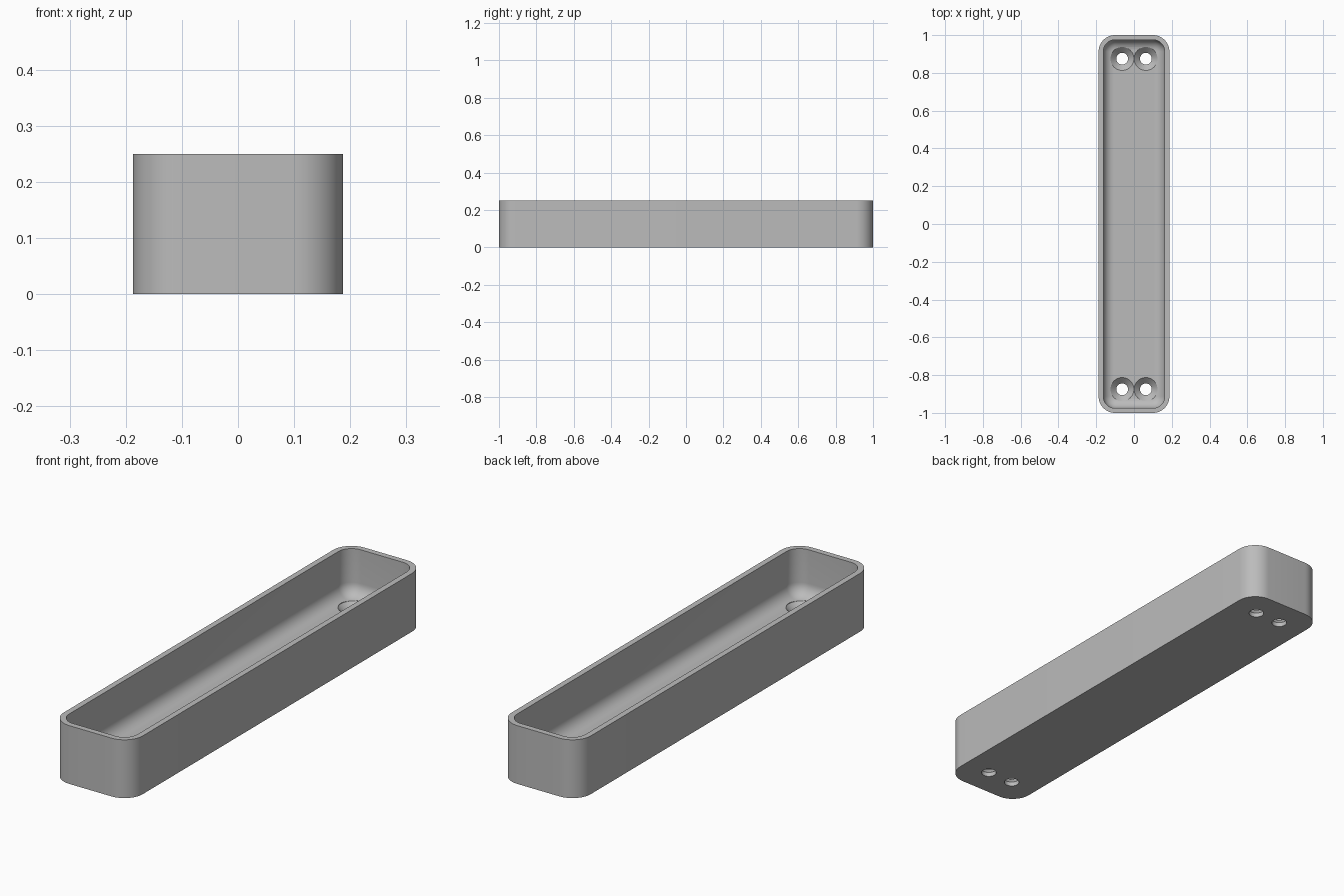
import bpy, bmesh, math

cube = bpy.data.objects.get("Cube")
if cube:
    bpy.data.objects.remove(cube, do_unlink=True)

HX, HY, HEIGHT = 0.1875, 1.0, 0.25
CORNER, WALL, FLOOR, FILLET = 0.0875, 0.025, 0.05, 0.055

grey = bpy.data.materials.new("plain grey")
grey.use_nodes = True
colour = (0.5, 0.5, 0.5, 1)
grey.diffuse_color = colour
grey.node_tree.nodes["Principled BSDF"].inputs["Base Color"].default_value = colour


def rounded_ring(inset, z, steps=12):
    """Rounded rectangle, inset from the outer wall, at height z."""
    radius = CORNER - inset
    points = []
    for quarter, (sx, sy) in enumerate([(1, 1), (-1, 1), (-1, -1), (1, -1)]):
        for i in range(steps + 1):
            a = (quarter + i / steps) * math.pi / 2
            points.append((sx * (HX - CORNER) + radius * math.cos(a),
                           sy * (HY - CORNER) + radius * math.sin(a), z))
    return points


def round_ring(radius, z, cx, cy, steps=48):
    return [(cx + radius * math.cos(math.tau * i / steps),
             cy + radius * math.sin(math.tau * i / steps), z) for i in range(steps)]


def loft(name, rings):
    """Closed solid through a stack of matching rings."""
    bm = bmesh.new()
    loops = [[bm.verts.new(p) for p in ring] for ring in rings]
    for low, high in zip(loops, loops[1:]):
        for i in range(len(low)):
            j = (i + 1) % len(low)
            bm.faces.new((low[i], low[j], high[j], high[i]))
    bm.faces.new(loops[0][::-1])
    bm.faces.new(loops[-1])
    bmesh.ops.recalc_face_normals(bm, faces=bm.faces)
    mesh = bpy.data.meshes.new(name)
    bm.to_mesh(mesh)
    bm.free()
    obj = bpy.data.objects.new(name, mesh)
    bpy.context.collection.objects.link(obj)
    mesh.materials.append(grey)
    return obj


# Tray: outer wall, rim, inner wall, then a filleted run down to the floor
rings = [rounded_ring(0, 0), rounded_ring(0, HEIGHT), rounded_ring(WALL, HEIGHT)]
for i in range(11):
    a = i / 10 * math.pi / 2
    rings.append(rounded_ring(WALL + FILLET * (1 - math.cos(a)),
                              FLOOR + FILLET * (1 - math.sin(a))))
tray = loft("tray", rings)

# Countersunk screw holes, a pair at each end
cutters = []
for cx in (-0.0625, 0.0625):
    for cy in (-0.875, 0.875):
        profile = [(0.031, -0.05), (0.031, 0.019), (0.062, FLOOR), (0.062, 0.12)]
        cutter = loft("screw_hole_cutter", [round_ring(r, z, cx, cy) for r, z in profile])
        cutter.hide_render = True
        cutters.append(cutter)
        cut = tray.modifiers.new("screw hole", 'BOOLEAN')
        cut.operation, cut.solver, cut.object = 'DIFFERENCE', 'EXACT', cutter

# Apply the cuts, drop the cutters and smooth the curved walls
bpy.ops.object.select_all(action='DESELECT')
tray.select_set(True)
bpy.context.view_layer.objects.active = tray
for modifier in list(tray.modifiers):
    bpy.ops.object.modifier_apply(modifier=modifier.name)
for cutter in cutters:
    bpy.data.objects.remove(cutter, do_unlink=True)
bpy.ops.object.shade_smooth_by_angle(angle=math.radians(30))
